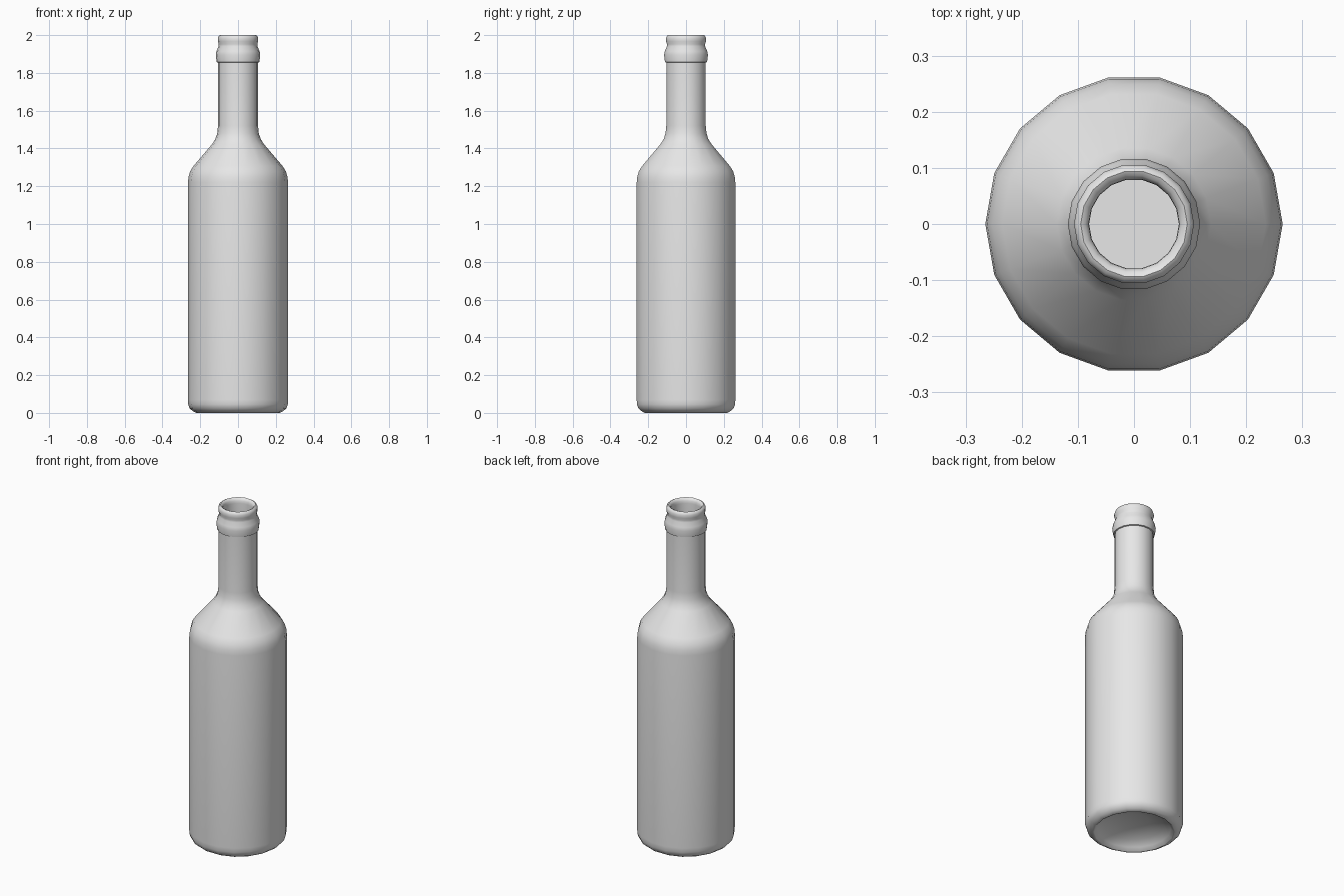
import bpy, bmesh, math

cube = bpy.data.objects.get("Cube")
if cube:
    bpy.data.objects.remove(cube, do_unlink=True)

SIDES = 18

# Grey glass
glass = bpy.data.materials.new("grey_glass")
glass.use_nodes = True
grey = (0.8, 0.8, 0.8, 1)
glass.diffuse_color = grey
glass.node_tree.nodes["Principled BSDF"].inputs["Base Color"].default_value = grey

# Profile as (radius, height), from the hollow underside up the outside
punt = [(0, 0.07), (0.08, 0.068), (0.16, 0.045), (0.2, 0.02), (0.215, 0.002)]
body = [(0.222, 0), (0.24, 0.01), (0.256, 0.024), (0.264, 0.045),
        (0.265, 0.07), (0.265, 1.22)]
shoulder = [(0.262, 1.25), (0.253, 1.28), (0.235, 1.308),
            (0.137, 1.423), (0.12, 1.45), (0.11, 1.48), (0.106, 1.52)]
collar = [(0.106, 1.855), (0.113, 1.857), (0.118, 1.895), (0.114, 1.915),
          (0.103, 1.94)]
lip = [(0.102, 1.952), (0.107, 1.967), (0.107, 1.985), (0.102, 1.996),
       (0.095, 2), (0.087, 1.996), (0.081, 1.985), (0.08, 1.97)]
# Inner wall back down to the floor
inside = [(0.08, 1.5), (0.11, 1.42), (0.21, 1.3), (0.24, 1.22),
          (0.24, 0.1), (0, 0.1)]


def lathe(name, profile, material):
    """Spin a profile around the z axis into a smooth-shaded object."""
    bm = bmesh.new()
    verts = [bm.verts.new((r, 0, z)) for r, z in profile]
    edges = [bm.edges.new(pair) for pair in zip(verts, verts[1:])]
    bmesh.ops.spin(bm, geom=verts + edges, cent=(0, 0, 0), axis=(0, 0, 1),
                   angle=math.tau, steps=SIDES, use_merge=False)
    bmesh.ops.remove_doubles(bm, verts=bm.verts, dist=0.0005)
    bmesh.ops.recalc_face_normals(bm, faces=bm.faces)
    mesh = bpy.data.meshes.new(name)
    bm.to_mesh(mesh)
    bm.free()
    mesh.materials.append(material)
    obj = bpy.data.objects.new(name, mesh)
    bpy.context.collection.objects.link(obj)
    bpy.ops.object.select_all(action='DESELECT')
    obj.select_set(True)
    bpy.context.view_layer.objects.active = obj
    bpy.ops.object.shade_smooth_by_angle(angle=math.radians(50))
    return obj


lathe("bottle", punt + body + shoulder + collar + lip + inside, glass)
